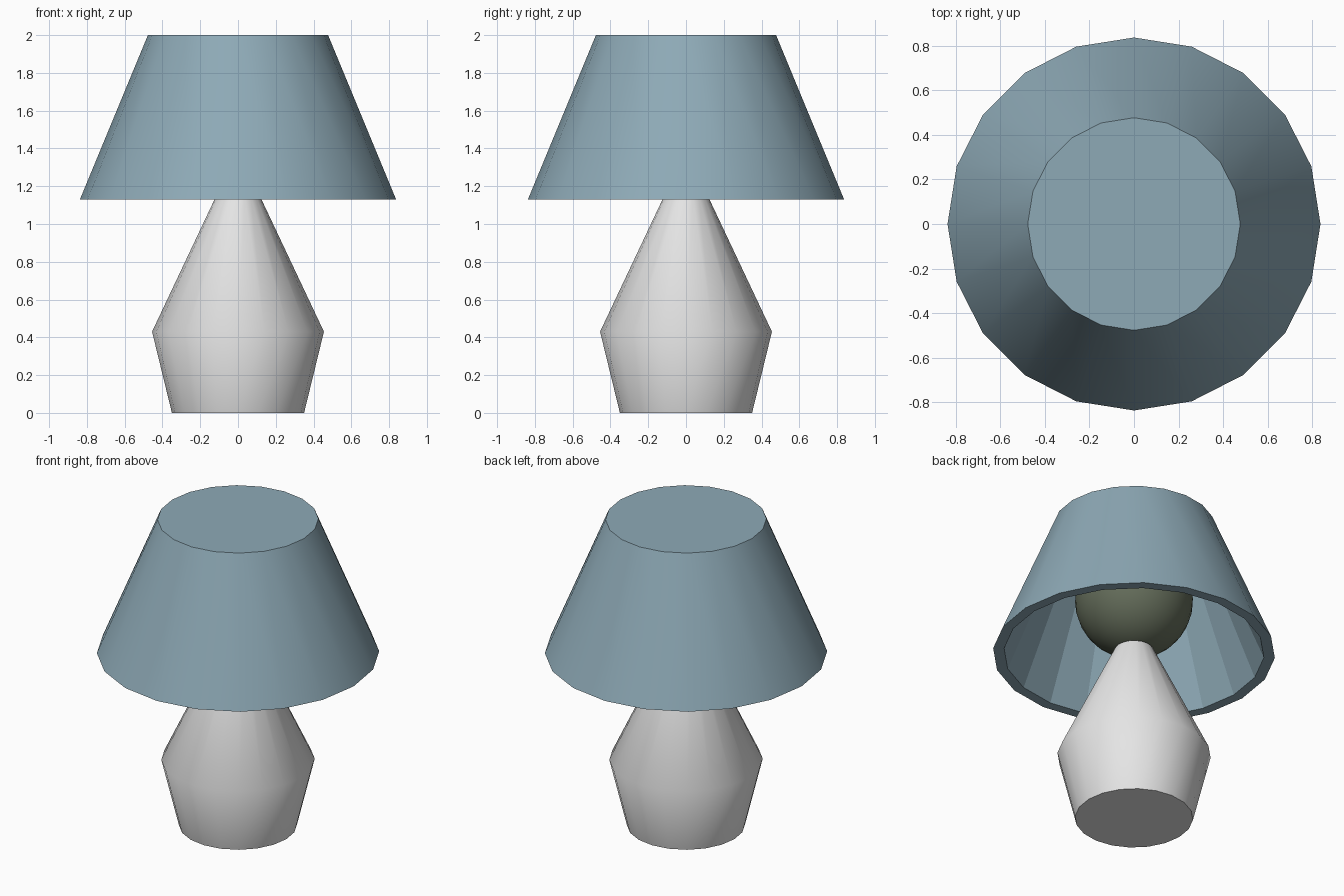
import bpy, bmesh, math

if "Cube" in bpy.data.objects:
    bpy.data.objects.remove(bpy.data.objects["Cube"])


def material(name, rgb):
    m = bpy.data.materials.new(name)
    m.diffuse_color = (*rgb, 1.0)
    m.use_nodes = True
    m.node_tree.nodes["Principled BSDF"].inputs["Base Color"].default_value = m.diffuse_color
    return m


def lathe(name, profile, mat, sides=20, sharp=50, flat=()):
    """Turn an (r, z) profile, closing both ends; 'flat' lists faceted bands."""
    bm = bmesh.new()
    rings = []
    for r, z in profile:
        rings.append([bm.verts.new((r * math.cos(math.tau * i / sides),
                                    r * math.sin(math.tau * i / sides), z))
                      for i in range(sides)])
    bm.faces.new(rings[0])
    bm.faces.new(rings[-1])
    for band, (a, b) in enumerate(zip(rings, rings[1:])):
        for i in range(sides):
            j = (i + 1) % sides
            f = bm.faces.new((a[i], a[j], b[j], b[i]))
            f.smooth = band not in flat
    bmesh.ops.recalc_face_normals(bm, faces=bm.faces)
    for e in bm.edges:
        e.smooth = e.calc_face_angle(0) < math.radians(sharp)
    me = bpy.data.meshes.new(name)
    bm.to_mesh(me)
    bm.free()
    me.materials.append(mat)
    ob = bpy.data.objects.new(name, me)
    bpy.context.collection.objects.link(ob)
    return ob


white = material("off_white", (0.78, 0.78, 0.78))
blue = material("dusty_blue", (0.27, 0.40, 0.47))
olive = material("grey_olive", (0.13, 0.155, 0.105))

# Tapered ceramic base
lathe("lamp_base", [(0.35, 0.0), (0.455, 0.43), (0.115, 1.15)], white)

# Thick shade, closed on top and open below, with a faceted inside
lathe("lamp_shade", [(0.477, 2.0), (0.837, 1.13), (0.772, 1.13), (0.437, 1.94)],
      blue, flat=(1, 2))

# Round bulb resting on the neck
bpy.ops.mesh.primitive_uv_sphere_add(segments=32, ring_count=16, radius=0.35,
                                     location=(0, 0, 1.49))
bulb = bpy.context.object
bulb.name = "light_bulb"
bulb.data.materials.append(olive)
bpy.ops.object.shade_smooth()
